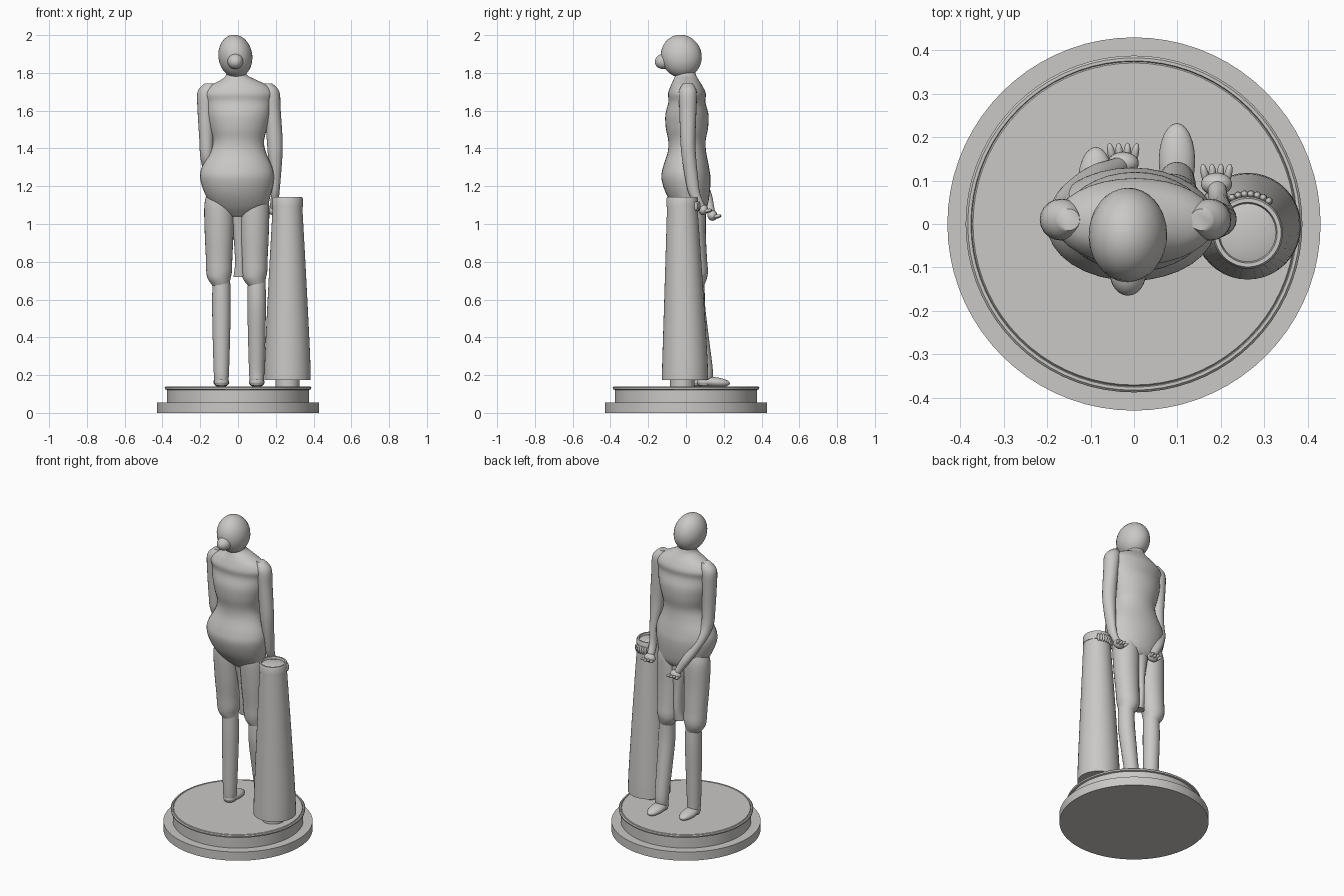
import bpy, bmesh, math
from mathutils import Vector

stone = bpy.data.materials.new("warm_grey")
stone.diffuse_color = (0.59, 0.58, 0.565, 1)


def finish(name, bm, angle=50):
    bmesh.ops.recalc_face_normals(bm, faces=bm.faces)
    mesh = bpy.data.meshes.new(name)
    bm.to_mesh(mesh)
    bm.free()
    ob = bpy.data.objects.new(name, mesh)
    bpy.context.collection.objects.link(ob)
    mesh.materials.append(stone)
    bpy.ops.object.select_all(action='DESELECT')
    ob.select_set(True)
    bpy.context.view_layer.objects.active = ob
    bpy.ops.object.shade_smooth_by_angle(angle=math.radians(angle))
    return ob


def spline(rows, steps):
    # Catmull-Rom interpolation between cross-sections
    pts = [Vector(r) for r in rows]
    out = []
    for i in range(len(pts) - 1):
        a, b = pts[max(i - 1, 0)], pts[i]
        c, d = pts[i + 1], pts[min(i + 2, len(pts) - 1)]
        for s in range(steps):
            t = s / steps
            out.append(0.5 * (2 * b + (c - a) * t + (2 * a - 5 * b + 4 * c - d) * t * t
                              + (3 * b - a - 3 * c + d) * t ** 3))
    return out + [pts[-1]]


def loft(name, rows, sides=32, steps=5, angle=50):
    # rows: x, y, z, half width, half depth of horizontal ellipses
    bm = bmesh.new()
    rings = []
    for x, y, z, rx, ry in (spline(rows, steps) if steps > 1 else rows):
        rings.append([bm.verts.new((x + rx * math.cos(k * math.tau / sides),
                                    y + ry * math.sin(k * math.tau / sides), z))
                      for k in range(sides)])
    for a, b in zip(rings, rings[1:]):
        for k in range(sides):
            n = (k + 1) % sides
            bm.faces.new((a[k], a[n], b[n], b[k]))
    bm.faces.new(rings[0])
    bm.faces.new(rings[-1])
    return finish(name, bm, angle)


def ball(name, loc, size, rot=(0, 0, 0), seg=24):
    bm = bmesh.new()
    bmesh.ops.create_uvsphere(bm, u_segments=seg, v_segments=seg // 2, radius=1)
    bmesh.ops.scale(bm, vec=size, verts=bm.verts)
    ob = finish(name, bm, 80)
    ob.location = loc
    ob.rotation_euler = rot
    return ob


# Round stepped base with a raised bead at the top edge
loft("base", [(0, 0, z, r, r) for z, r in (
    (0, .43), (.055, .43), (.055, .376), (.122, .376), (.125, .386), (.134, .388),
    (.139, .383), (.139, .376), (.135, .374), (.139, .371))], 72, 1, 35)

# Torso with soft folds at chest and waist
loft("torso", [
    (.01, .03, 1.04, .07, .04), (.01, .025, 1.09, .14, .085), (0, .01, 1.16, .175, .115),
    (-.005, 0, 1.24, .195, .13), (-.005, 0, 1.30, .187, .122), (0, .005, 1.38, .148, .102),
    (.003, .005, 1.44, .135, .099), (.003, .005, 1.51, .152, .112), (.003, .005, 1.58, .168, .114),
    (.003, .005, 1.645, .175, .098), (.003, .005, 1.69, .185, .1), (.006, .003, 1.73, .155, .085),
    (.003, 0, 1.765, .09, .066), (-.008, -.002, 1.79, .055, .055), (-.012, -.01, 1.83, .05, .05)])

# Head, leaning forward, with a blunt snout
ball("head", (-.014, -.025, 1.888), (.09, .108, .115), (math.radians(18), math.radians(-8), 0), 32)
ball("snout", (-.014, -.112, 1.862), (.042, .054, .042), (math.radians(10), 0, 0))

# Trousers, shins and feet
for side, x, toe in (("left", -.1, .175), ("right", .087, .23)):
    s = 1 if x > 0 else -1
    loft(side + "_trouser_leg", [
        (x, .03, 1.17, .06, .06), (x, .03, 1.1, .078, .074), (x, .035, .95, .076, .07),
        (x, .045, .82, .07, .066), (x, .05, .75, .068, .066), (x, .05, .71, .06, .06),
        (x + .01, .05, .675, .046, .046)], 28)
    fx = x + .012
    fy = toe - .13
    loft(side + "_shin", [
        (fx, .05, .72, .046, .046), (fx, .05, .58, .049, .05), (fx, (fy + .05) / 2, .4, .046, .046),
        (fx, fy, .23, .041, .042), (fx, fy, .18, .038, .04), (fx, fy, .145, .032, .035)], 24)
    ball(side + "_foot", (fx, toe - .085, .163), (.042, .088, .027), (math.radians(-5), 0, 0))
    ball(side + "_heel", (fx, fy, .163), (.038, .042, .026))

# Cloth web joining the trouser legs
loft("trouser_web", [(.005, .04, 1.12, .07, .06), (.008, .05, .95, .035, .045),
                     (.01, .055, .8, .026, .04), (.01, .055, .72, .034, .03)], 20)

# Arms, reaching back and down
loft("left_arm", [
    (-.15, .01, 1.745, .025, .025), (-.165, .01, 1.7, .049, .047), (-.17, .01, 1.6, .044, .045),
    (-.167, .01, 1.45, .038, .04), (-.163, .02, 1.35, .036, .04), (-.14, .06, 1.26, .036, .036),
    (-.09, .105, 1.16, .033, .03), (-.05, .125, 1.09, .027, .024), (-.03, .135, 1.05, .02, .02)], 20)
loft("right_arm", [
    (.155, .01, 1.745, .025, .025), (.172, .01, 1.7, .047, .047), (.183, .01, 1.6, .043, .045),
    (.194, .01, 1.45, .042, .04), (.197, .015, 1.36, .038, .038), (.2, .03, 1.24, .026, .034),
    (.197, .045, 1.16, .022, .03), (.192, .075, 1.1, .022, .024), (.19, .09, 1.07, .018, .02)], 20)

# Hands with curled fingers
for side, x, y, z in (("left", -.025, .14, 1.045), ("right", .19, .092, 1.075)):
    ball(side + "_palm", (x, y, z), (.036, .026, .028))
    for i in range(4):
        ball(f"{side}_finger_{i + 1}", (x - .027 + i * .018, y + .022, z - .008 + .004 * (i % 2)),
             (.009, .026, .009), (math.radians(12), 0, math.radians(12 - 8 * i)), 12)

# Tapering draped column beside the figure
cx = .262
loft("column_foot", [(cx, -.02, .139, .064, .064), (cx, -.02, .19, .064, .064)], 32, 1, 35)
loft("column", [(cx, -.005, .175, .123, .123), (cx, -.006, .32, .119, .118),
                (cx, -.012, .7, .1, .1), (cx, -.02, 1.1, .078, .08)], 40, 4, 35)
loft("column_cap", [(cx, -.02, 1.09, .081, .083), (cx, -.02, 1.135, .081, .083),
                    (cx, -.02, 1.143, .077, .079), (cx, -.02, 1.143, .068, .07),
                    (cx, -.02, 1.13, .065, .067), (cx, -.02, 1.138, .04, .042)], 40, 1, 35)

# Row of small beads hanging on the back of the column cap
for i in range(8):
    a = math.radians(55 + i * 10)
    ball(f"cap_bead_{i + 1}", (cx + .085 * math.cos(a), -.02 + .089 * math.sin(a), 1.095),
         (.009, .009, .026), seg=12)
